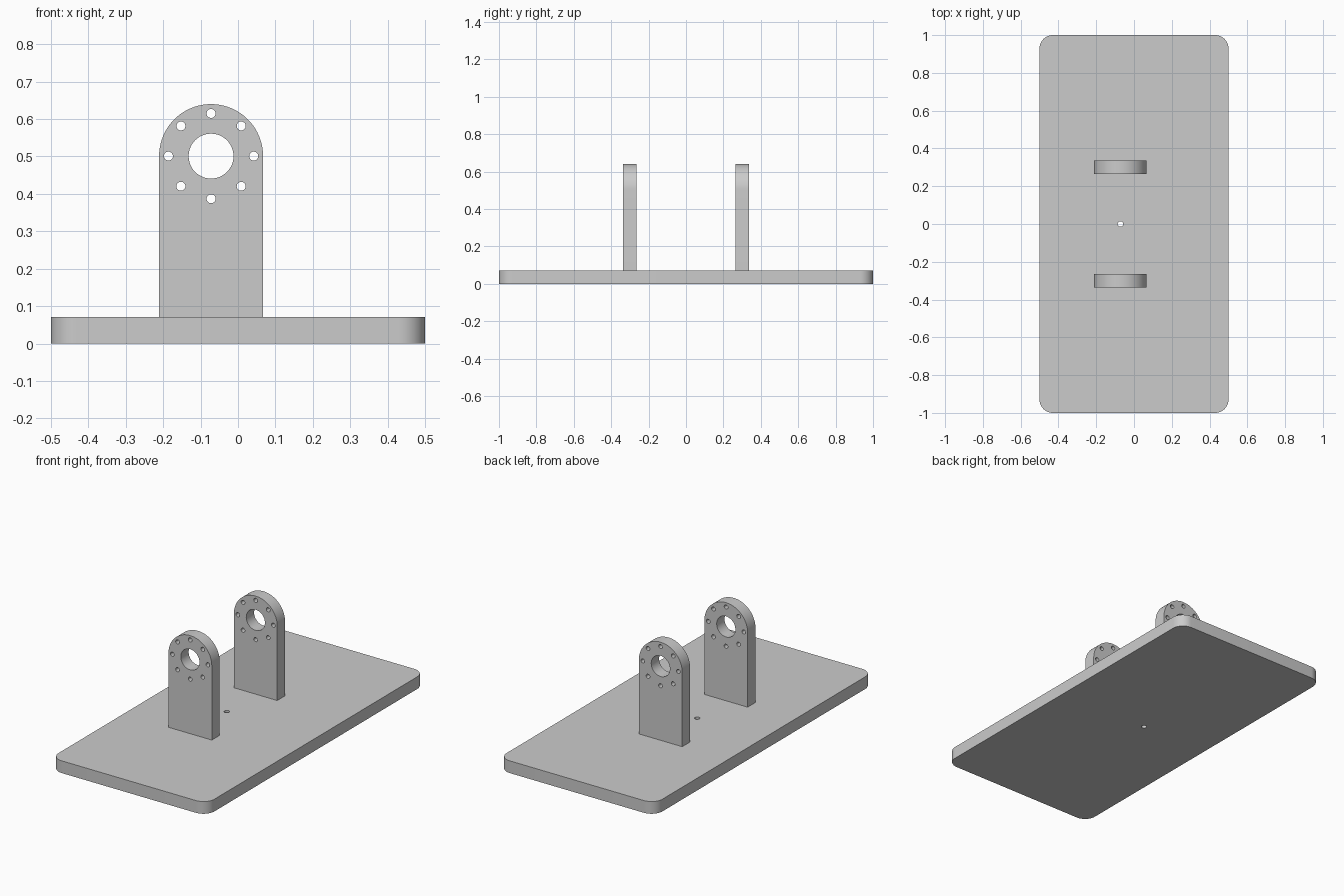
import bpy, bmesh
from math import pi, cos, sin
from mathutils import Matrix, Vector

if "Cube" in bpy.data.objects:
    bpy.data.objects.remove(bpy.data.objects["Cube"])

CX = -0.072                  # x of the bore axis and the plate hole
PLATE_T = 0.071              # plate thickness
LUG_R, LUG_T, AXIS_Z = 0.139, 0.072, 0.501


def arc(cx, cy, r, a0, a1, n):
    return [(cx + r * cos(a0 + (a1 - a0) * i / n), cy + r * sin(a0 + (a1 - a0) * i / n))
            for i in range(n + 1)]


def circle(cx, cy, r, n):
    return arc(cx, cy, r, 0, 2 * pi, n)[:-1]


def prism(name, loops, depth, matrix):
    """Extrude an outline with holes (first loop outside) along local z."""
    bm = bmesh.new()
    for loop in loops:
        vs = [bm.verts.new((x, y, 0)) for x, y in loop]
        for a, b in zip(vs, vs[1:] + vs[:1]):
            bm.edges.new((a, b))
    bmesh.ops.triangle_fill(bm, edges=bm.edges[:], use_beauty=True, normal=Vector((0, 0, 1)))
    res = bmesh.ops.extrude_face_region(bm, geom=bm.faces[:], use_keep_orig=True)
    top = [g for g in res["geom"] if isinstance(g, bmesh.types.BMVert)]
    bmesh.ops.translate(bm, verts=top, vec=(0, 0, depth))
    bmesh.ops.recalc_face_normals(bm, faces=bm.faces[:])
    bm.transform(matrix)
    me = bpy.data.meshes.new(name)
    bm.to_mesh(me)
    bm.free()
    ob = bpy.data.objects.new(name, me)
    bpy.context.collection.objects.link(ob)
    bpy.ops.object.select_all(action='DESELECT')
    ob.select_set(True)
    bpy.context.view_layer.objects.active = ob
    bpy.ops.object.shade_smooth_by_angle(angle=pi / 6)
    return ob


# Base plate: rounded rectangle with a small through hole
r = 0.07
outline = []
for k, (sx, sy) in enumerate([(1, 1), (-1, 1), (-1, -1), (1, -1)]):
    outline += arc(sx * (0.5 - r), sy * (1 - r), r, k * pi / 2, (k + 1) * pi / 2, 12)
prism("base_plate", [outline, circle(CX, 0, 0.0145, 24)], PLATE_T, Matrix())

# Bearing lugs: round-topped uprights with a bore and eight bolt holes
lug = [(CX - LUG_R, PLATE_T), (CX + LUG_R, PLATE_T)] + arc(CX, AXIS_Z, LUG_R, 0, pi, 40)
holes = [circle(CX, AXIS_Z, 0.06, 48)]
for i in range(8):
    a = i * pi / 4
    holes.append(circle(CX + 0.114 * cos(a), AXIS_Z + 0.114 * sin(a), 0.012, 24))
for name, y in (("front_lug", -0.3), ("back_lug", 0.3)):
    upright = Matrix.Translation((0, y + LUG_T / 2, 0)) @ Matrix.Rotation(pi / 2, 4, 'X')
    prism(name, [lug] + holes, LUG_T, upright)
